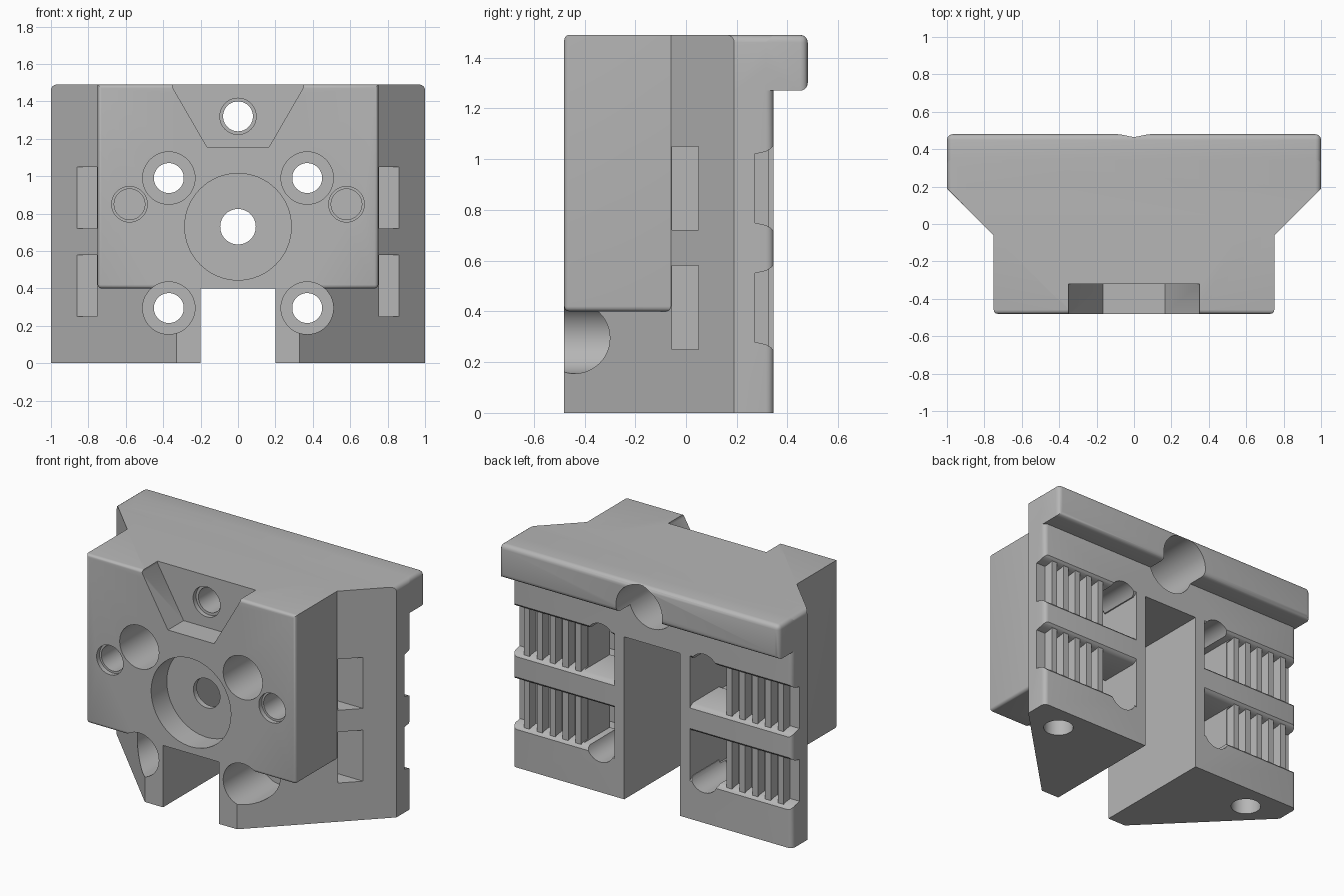
import bpy, bmesh, math

cube = bpy.data.objects.get("Cube")
if cube:
    bpy.data.objects.remove(cube, do_unlink=True)

grey = bpy.data.materials.new("grey plastic")
grey.use_nodes = True
grey.diffuse_color = (0.47, 0.47, 0.47, 1)
grey.node_tree.nodes["Principled BSDF"].inputs["Base Color"].default_value = (0.47, 0.47, 0.47, 1)

PLACE = {"x": lambda a, b, t: (t, a, b),
         "y": lambda a, b, t: (a, t, b),
         "z": lambda a, b, t: (a, b, t)}


def prism(name, points, axis, lo, hi, rounded=None, width=0.03):
    """Extrude a flat outline along an axis; round the edges chosen by a rule."""
    bm = bmesh.new()
    rings = [[bm.verts.new(PLACE[axis](a, b, t)) for a, b in points] for t in (lo, hi)]
    n = len(points)
    bm.faces.new(rings[0])
    bm.faces.new(rings[1])
    for i in range(n):
        j = (i + 1) % n
        bm.faces.new((rings[0][i], rings[0][j], rings[1][j], rings[1][i]))
    bmesh.ops.recalc_face_normals(bm, faces=bm.faces)
    if rounded:
        edges = [e for e in bm.edges if rounded(e.verts[0].co, e.verts[1].co)]
        bmesh.ops.bevel(bm, geom=edges, offset=width, segments=4, profile=0.5, affect='EDGES')
    mesh = bpy.data.meshes.new(name)
    bm.to_mesh(mesh)
    bm.free()
    mesh.materials.append(grey)
    ob = bpy.data.objects.new(name, mesh)
    bpy.context.collection.objects.link(ob)
    return ob


def rect(a0, a1, b0, b1):
    return [(a0, b0), (a1, b0), (a1, b1), (a0, b1)]


def circle(a, b, r, n=48):
    return [(a + r * math.cos(math.tau * i / n), b + r * math.sin(math.tau * i / n)) for i in range(n)]


def combine(target, other, operation):
    mod = target.modifiers.new("join", 'BOOLEAN')
    mod.operation = operation
    mod.solver = 'EXACT'
    mod.object = other
    bpy.context.view_layer.objects.active = target
    bpy.ops.object.modifier_apply(modifier=mod.name)
    bpy.data.objects.remove(other, do_unlink=True)


TOP = 1.49
FRONT = -0.48

# Upright wedge that carries the two legs
half = [(0.33, FRONT), (1, 0.19), (1, 0.345)]
outline = half + [(-x, y) for x, y in reversed(half)]
body = prism("carriage_body", outline, "z", 0, TOP,
             lambda p, q: abs(p.x + q.x) > 1.99 and p.y + q.y > 0.37
             and (p.z + q.z > 2.9 or p.y + q.y > 0.6))

# Front block and rear lip
block = prism("front_block", rect(-0.75, 0.75, FRONT, 0.02), "z", 0.4, TOP,
              lambda p, q: p.y + q.y < -0.9 or (p.z + q.z < 0.9 and p.y + q.y < 0), 0.02)
combine(body, block, 'UNION')
lip = prism("rear_lip", rect(-1, 1, 0.19, 0.48), "z", 1.27, TOP,
            lambda p, q: p.y + q.y > 0.9 or (abs(p.x + q.x) > 1.99 and p.z + q.z > 2.9))
combine(body, lip, 'UNION')


def cut(points, axis, lo, hi):
    cutter = prism("cutter", points, axis, lo, hi)
    cutter.hide_render = True
    combine(body, cutter, 'DIFFERENCE')


# Central slot between the legs, taller behind the front block
cut(rect(-0.2, 0.2, -0.1, 0.4), "y", -0.6, 0.6)
cut(rect(-0.2, 0.2, -0.1, 1.05), "y", -0.285, 0.6)

# Central bore with its round recess
cut(circle(0, 0.73, 0.285, 64), "y", -0.6, -0.32)
cut(circle(0, 0.73, 0.095), "y", -0.6, 0)

# Tapered pocket at the top with a screw hole, wider at the rear
cut([(-0.165, 1.155), (0.165, 1.155), (0.35, 1.475), (0.35, 1.6), (-0.35, 1.6), (-0.35, 1.475)],
    "y", -0.6, -0.32)
cut(circle(0, 1.32, 0.097), "y", -0.4, -0.29)
cut(circle(0, 1.32, 0.08), "y", -0.4, 0.2)
cut(circle(0, 1.32, 0.165), "y", 0.05, 0.6)

BANDS = [(0.25, 0.58), (0.72, 1.05)]
for s in (-1, 1):
    # Blind holes at the sides of the front block
    cut(circle(s * 0.58, 0.85, 0.095), "y", -0.6, -0.45)
    cut(circle(s * 0.58, 0.85, 0.082), "y", -0.6, -0.25)
    # Rod hole under each leg
    cut(circle(s * 0.745, 0.172, 0.09), "z", -0.1, 0.22)
    # Countersunk screw holes, opening into the strap channels
    for z in (0.295, 0.99):
        cut(circle(s * 0.37, z, 0.14), "y", -0.6, -0.1)
        cut(circle(s * 0.37, z, 0.08), "y", -0.2, 0.1)
        cut(circle(s * 0.37, z, 0.1), "y", 0, 0.6)
    for z0, z1 in BANDS:
        # Strap channel from the slanted side around to the back
        x0, x1 = sorted((s * 0.27, s * 1.1))
        cut(rect(x0, x1, -0.055, 0.05), "z", z0, z1)
        x0, x1 = sorted((s * 0.27, s * 0.51))
        cut(rect(x0, x1, 0, 0.6), "z", z0 + 0.02, z1 - 0.02)
        # Shallow band across the back, with flared edges
        flare = [(0.27, z0 + 0.03), (0.315, z0 + 0.02), (0.335, z0 + 0.008), (0.35, z0 - 0.01)]
        profile = flare + [(y, z0 + z1 - z) for y, z in reversed(flare)]
        x0, x1 = sorted((s * 0.27, s * 1.1))
        cut(profile, "x", x0, x1)

bpy.ops.object.select_all(action='DESELECT')
body.select_set(True)
bpy.context.view_layer.objects.active = body
bpy.ops.object.shade_smooth_by_angle(angle=math.radians(32))

# Upright grip ridges in the back bands
for s in (-1, 1):
    for z0, z1 in BANDS:
        for i in range(5):
            x = s * (0.54 + i * 0.092)
            prism("grip_ridge", [(x - 0.028, 0.25), (x + 0.028, 0.25), (x + 0.02, 0.328), (x - 0.02, 0.328)],
                  "z", z0 + 0.01, z1 - 0.01)
